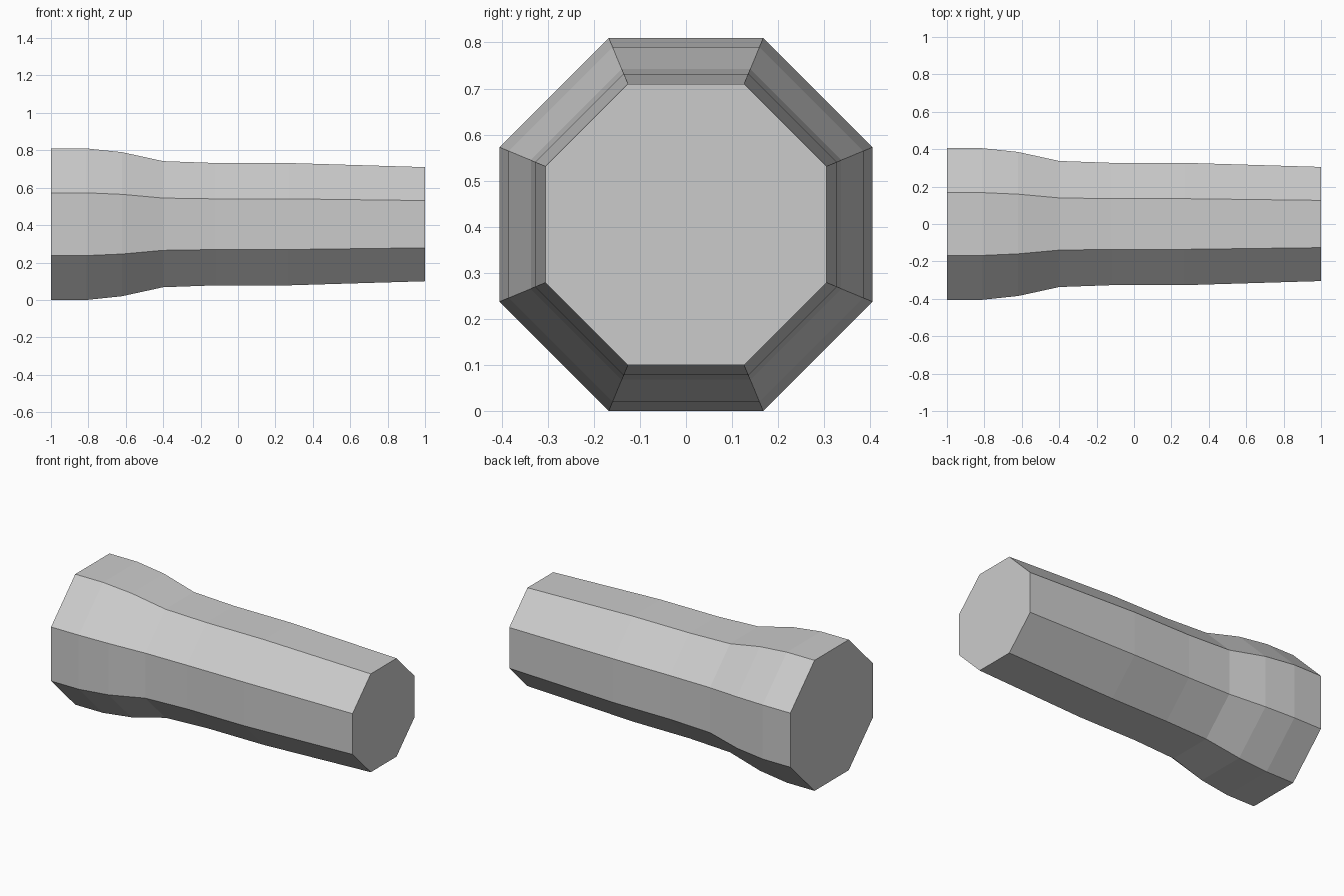
import bpy
import bmesh
from math import cos, sin, pi

cube = bpy.data.objects.get("Cube")
if cube:
    bpy.data.objects.remove(cube, do_unlink=True)

SIDES = 8
CENTRE_Z = 0.405

# Grip profile: position along x, distance from axis to each flat side
PROFILE = [(-1.0, 0.405), (-0.81, 0.405), (-0.62, 0.385), (-0.4, 0.337),
           (-0.12, 0.327), (0.27, 0.327), (1.0, 0.305)]

# Plain grey material
grey = bpy.data.materials.new("plain_grey")
grey.use_nodes = True
colour = (0.6, 0.6, 0.6, 1.0)
grey.diffuse_color = colour
grey.node_tree.nodes["Principled BSDF"].inputs["Base Color"].default_value = colour


def ring(bm, x, apothem):
    """Octagonal ring around the x axis with flats on top and sides."""
    radius = apothem / cos(pi / SIDES)
    angles = [(i + 0.5) * 2 * pi / SIDES for i in range(SIDES)]
    return [bm.verts.new((x, radius * cos(a), CENTRE_Z + radius * sin(a)))
            for a in angles]


# Flared octagonal handle, lofted ring to ring and capped
bm = bmesh.new()
rings = [ring(bm, x, a) for x, a in PROFILE]
for near, far in zip(rings, rings[1:]):
    for i in range(SIDES):
        j = (i + 1) % SIDES
        bm.faces.new((near[i], near[j], far[j], far[i]))
bm.faces.new(rings[0])
bm.faces.new(rings[-1])
bmesh.ops.recalc_face_normals(bm, faces=bm.faces)

mesh = bpy.data.meshes.new("octagonal_handle")
bm.to_mesh(mesh)
bm.free()
mesh.materials.append(grey)
handle = bpy.data.objects.new("octagonal_handle", mesh)
bpy.context.collection.objects.link(handle)
